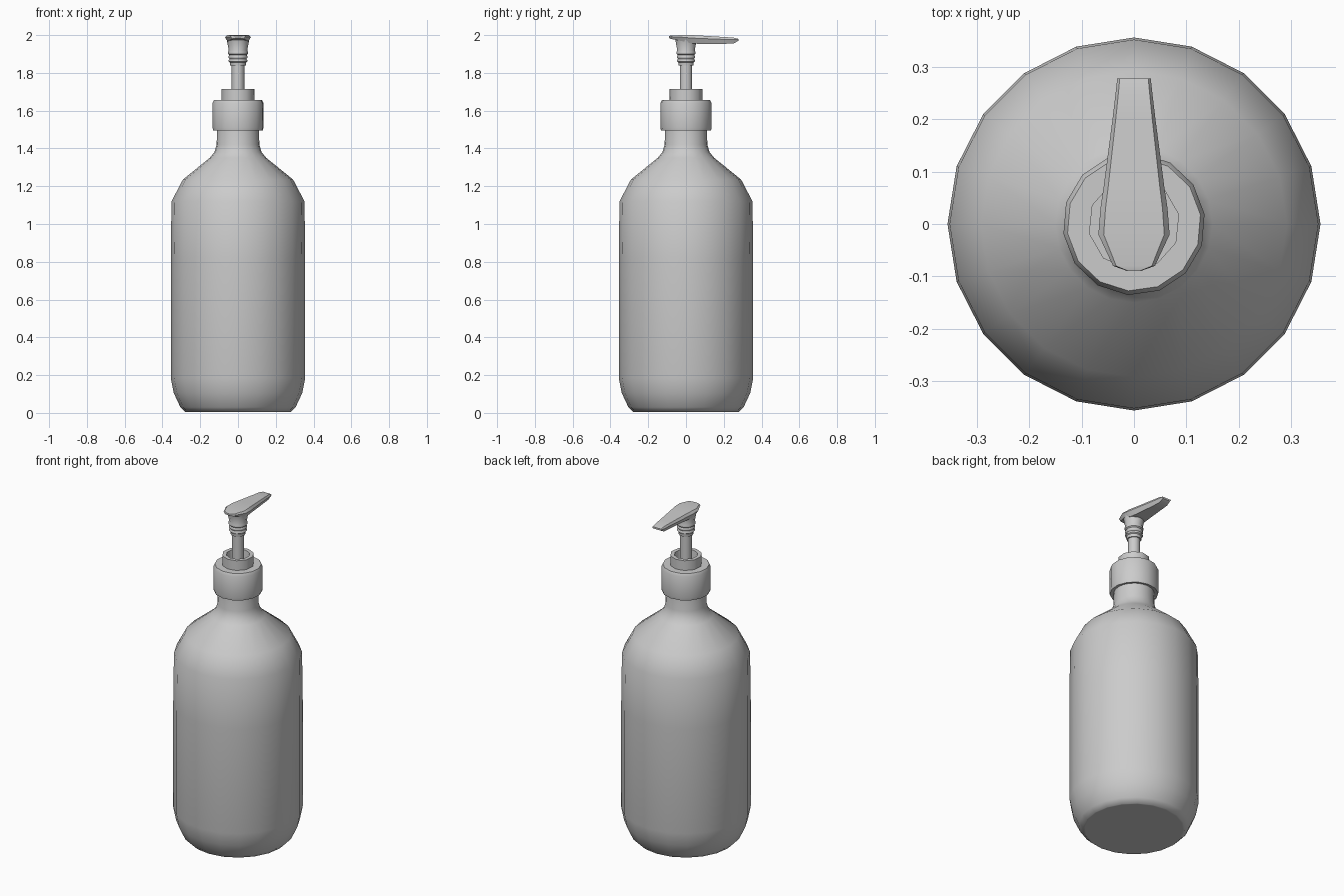
import bpy, bmesh, math


def finish(name, bm, angle=40):
    bmesh.ops.recalc_face_normals(bm, faces=bm.faces)
    me = bpy.data.meshes.new(name)
    bm.to_mesh(me)
    bm.free()
    ob = bpy.data.objects.new(name, me)
    bpy.context.collection.objects.link(ob)
    bpy.ops.object.select_all(action='DESELECT')
    ob.select_set(True)
    bpy.context.view_layer.objects.active = ob
    bpy.ops.object.shade_smooth_by_angle(angle=math.radians(angle))
    return ob


def skin(bm, rings):
    # join consecutive closed rings with quads and cap both ends
    for a, b in zip(rings, rings[1:]):
        n = len(a)
        for i in range(n):
            bm.faces.new((a[i], a[(i + 1) % n], b[(i + 1) % n], b[i]))
    bm.faces.new(rings[0][::-1])
    bm.faces.new(rings[-1])


def lathe(name, profile, sides, turn=0.0, angle=40):
    bm = bmesh.new()
    rings = []
    for r, z in profile:
        rings.append([bm.verts.new((r * math.cos(turn + math.tau * i / sides),
                                    r * math.sin(turn + math.tau * i / sides), z))
                      for i in range(sides)])
    skin(bm, rings)
    return finish(name, bm, angle)


# bottle body with rounded base, sloping shoulder and neck
lathe("bottle", [(0.27, 0.005), (0.28, 0.005), (0.305, 0.03), (0.34, 0.105),
                 (0.356, 0.185), (0.356, 0.82), (0.352, 1.12), (0.292, 1.235),
                 (0.15, 1.35), (0.125, 1.38), (0.113, 1.42), (0.11, 1.56)], 20, angle=60)

# screw collar
lathe("collar", [(0.112, 1.50), (0.133, 1.495), (0.136, 1.51), (0.136, 1.64),
                 (0.128, 1.656), (0.08, 1.656)], 14, math.radians(8))

# raised ring with a recess round the stem
lathe("pump_ring", [(0.088, 1.65), (0.088, 1.715), (0.065, 1.715), (0.06, 1.665)],
      10, math.radians(12))

# pump stem
lathe("stem", [(0.034, 1.63), (0.034, 1.86)], 10)

# ribbed pump head
lathe("pump_head", [(0.041, 1.838), (0.043, 1.855), (0.049, 1.86), (0.049, 1.868),
                    (0.045, 1.874), (0.050, 1.88), (0.050, 1.888), (0.046, 1.894),
                    (0.052, 1.90), (0.052, 1.912), (0.049, 1.92), (0.058, 1.968),
                    (0.062, 1.985)], 10)

# flat tapering spout: y, half width, underside half width, bottom z, top z
stations = [(-0.09, 0.012, 0.008, 1.985, 1.995), (-0.08, 0.040, 0.030, 1.980, 1.998),
            (-0.02, 0.068, 0.055, 1.968, 2.000), (0.03, 0.064, 0.050, 1.955, 2.000),
            (0.07, 0.058, 0.044, 1.954, 1.998), (0.20, 0.041, 0.031, 1.954, 1.990),
            (0.25, 0.035, 0.027, 1.955, 1.987), (0.278, 0.032, 0.025, 1.970, 1.980)]
bm = bmesh.new()
rings = []
for y, w, u, b, t in stations:
    m = b + 0.65 * (t - b)
    section = [(-u, b), (u, b), (w, m), (w * 0.85, t), (-w * 0.85, t), (-w, m)]
    rings.append([bm.verts.new((x, y, z)) for x, z in section])
skin(bm, rings)
finish("spout", bm)
